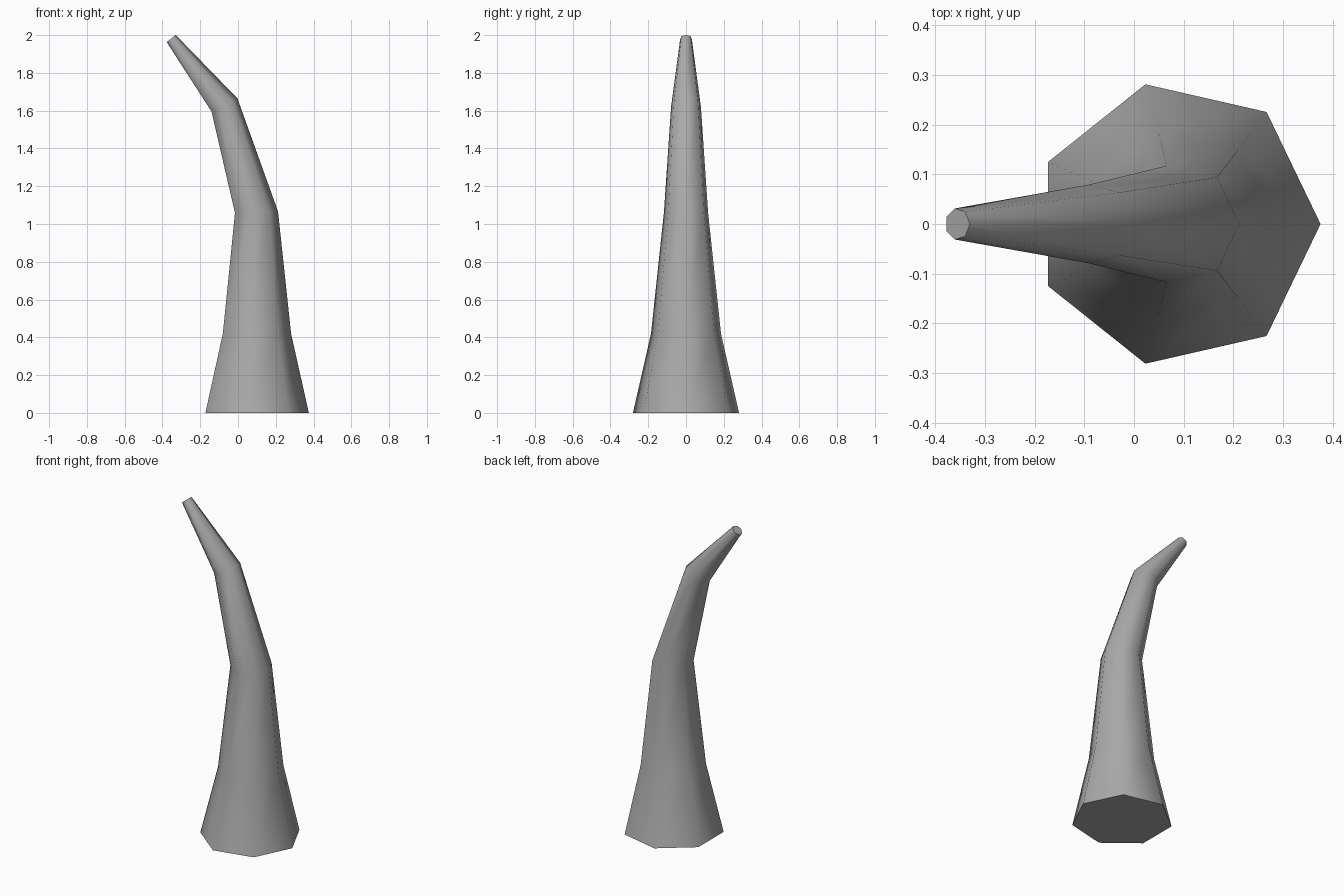
import bpy, bmesh
from math import radians
from mathutils import Matrix, Vector

cube = bpy.data.objects.get("Cube")
if cube:
    bpy.data.objects.remove(cube, do_unlink=True)

SIDES = 7

# Plain grey material
grey = bpy.data.materials.new("mid_grey")
grey.use_nodes = True
colour = (0.4, 0.4, 0.4, 1)
grey.diffuse_color = colour
grey.node_tree.nodes["Principled BSDF"].inputs["Base Color"].default_value = colour

# Horn cross-sections from base to tip: centre x, centre z, radius, lean in degrees
sections = [
    (0.087, 0.0, 0.288, 0),
    (0.091, 0.42, 0.19, 0),
    (0.092, 1.062, 0.12, 2),
    (-0.075, 1.628, 0.081, 27),
    (-0.355, 1.981, 0.032, 39),
]

bm = bmesh.new()
rings = []
for x, z, radius, lean in sections:
    tilt = Matrix.Rotation(radians(-lean), 3, 'Y')
    ring = []
    for i in range(SIDES):
        spoke = Matrix.Rotation(radians(360 * i / SIDES), 3, 'Z') @ Vector((radius, 0, 0))
        ring.append(bm.verts.new(Vector((x, 0, z)) + tilt @ spoke))
    rings.append(ring)

# Smooth sides joining neighbouring sections
for low, high in zip(rings, rings[1:]):
    for i in range(SIDES):
        j = (i + 1) % SIDES
        bm.faces.new((low[i], low[j], high[j], high[i])).smooth = True

# Flat base and tip with crisp rims
for cap in (bm.faces.new(rings[0][::-1]), bm.faces.new(rings[-1])):
    for edge in cap.edges:
        edge.smooth = False

mesh = bpy.data.meshes.new("curved_horn")
bm.to_mesh(mesh)
bm.free()
mesh.materials.append(grey)
horn = bpy.data.objects.new("curved_horn", mesh)
bpy.context.collection.objects.link(horn)
